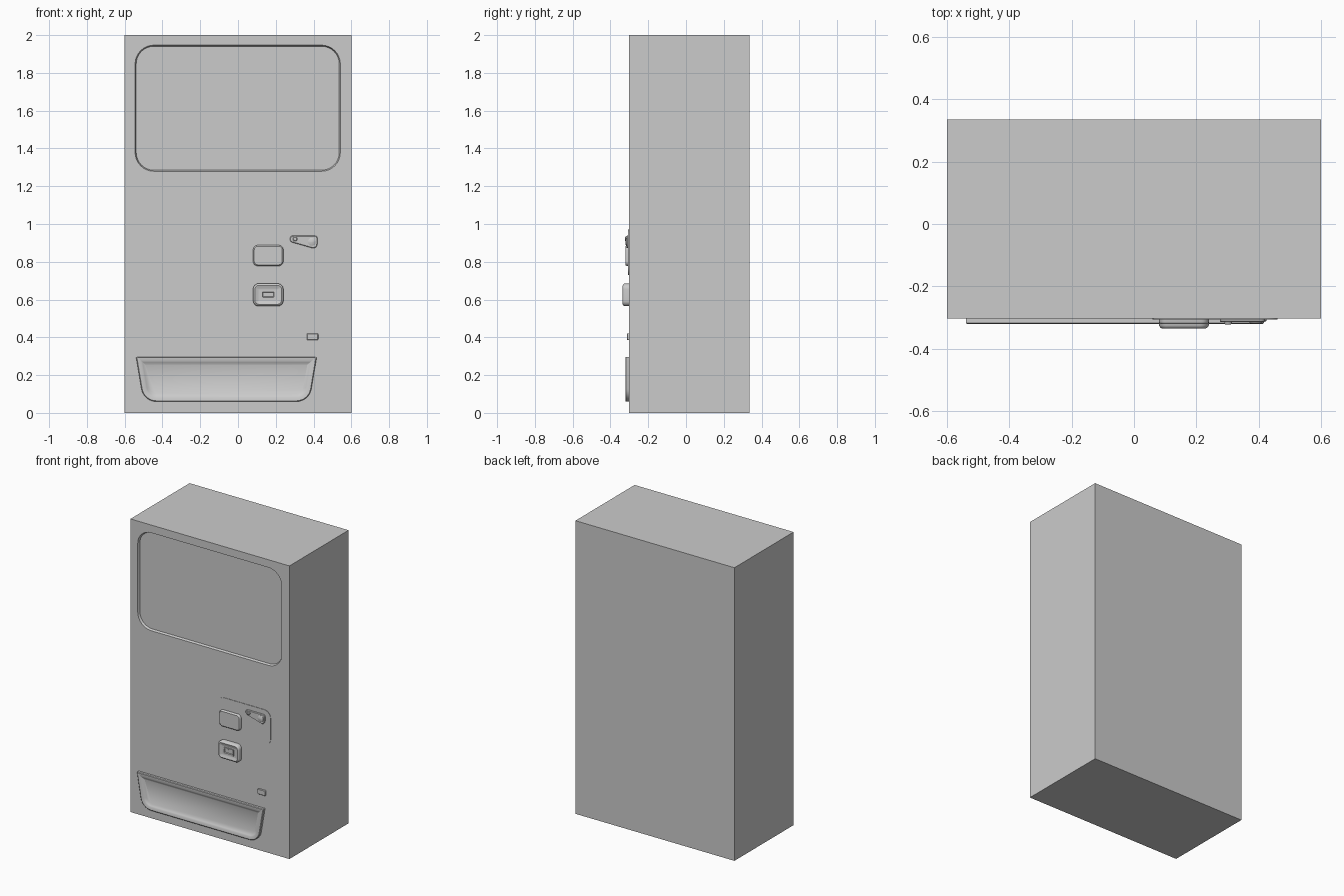
import bpy, bmesh, math
from mathutils import Vector

if "Cube" in bpy.data.objects:
    bpy.data.objects.remove(bpy.data.objects["Cube"])

FRONT = -0.303


def outline(corners, radii, inset, steps=8):
    # rounded convex outline in (x, z), counter-clockwise
    pts, n = [], len(corners)
    for i in range(n):
        p = Vector(corners[i])
        e1 = (p - Vector(corners[i - 1])).normalized()
        e2 = (Vector(corners[(i + 1) % n]) - p).normalized()
        n1, n2 = Vector((e1.y, -e1.x)), Vector((e2.y, -e2.x))
        r = max(radii[i] - inset, 0.002)
        c = p - (n1 + n2) * ((inset + r) / (1 + n1.dot(n2)))
        a1 = math.atan2(n1.y, n1.x)
        turn = (math.atan2(n2.y, n2.x) - a1) % (2 * math.pi)
        for k in range(steps + 1):
            a = a1 + turn * k / steps
            pts.append((c.x + r * math.cos(a), c.y + r * math.sin(a)))
    return pts


def loft(name, corners, radii, rings):
    # rings: (inset, y) pairs running from the cabinet outwards
    if not isinstance(radii, (list, tuple)):
        radii = [radii] * len(corners)
    bm = bmesh.new()
    loops = [[bm.verts.new((x, y, z)) for x, z in outline(corners, radii, inset)]
             for inset, y in rings]
    for a, b in zip(loops, loops[1:]):
        for i in range(len(a)):
            j = (i + 1) % len(a)
            bm.faces.new((a[i], a[j], b[j], b[i]))
    bm.faces.new(loops[0][::-1])
    bm.faces.new(loops[-1])
    bmesh.ops.recalc_face_normals(bm, faces=bm.faces)
    mesh = bpy.data.meshes.new(name)
    bm.to_mesh(mesh)
    bm.free()
    ob = bpy.data.objects.new(name, mesh)
    bpy.context.collection.objects.link(ob)
    bpy.ops.object.select_all(action='DESELECT')
    ob.select_set(True)
    bpy.context.view_layer.objects.active = ob
    bpy.ops.object.shade_smooth_by_angle(angle=math.radians(35))
    return ob


def rect(x0, x1, z0, z1):
    return [(x0, z0), (x1, z0), (x1, z1), (x0, z1)]


def disc(name, x, z, r, rings):
    return loft(name, rect(x - r, x + r, z - r, z + r), r, rings)


# cabinet with recessed display window
bpy.ops.mesh.primitive_cube_add(size=1, location=(0, 0.016, 1))
cabinet = bpy.context.object
cabinet.name = "cabinet"
cabinet.scale = (1.2, 0.638, 2)
bpy.ops.object.transform_apply(location=True, rotation=False, scale=True)
cutter = loft("window_cutter", rect(-0.545, 0.542, 1.279, 1.947), 0.1,
              [(0.006, FRONT + 0.015), (0, FRONT), (0, FRONT - 0.03)])
cutter.hide_render = True
mod = cabinet.modifiers.new("window_recess", 'BOOLEAN')
mod.operation = 'DIFFERENCE'
mod.solver = 'EXACT'
mod.object = cutter
bpy.context.view_layer.objects.active = cabinet
bpy.ops.object.modifier_apply(modifier=mod.name)
bpy.data.objects.remove(cutter)

# thin control panel
loft("control_panel", rect(0.06, 0.46, 0.73, 0.97), 0.05,
     [(0, FRONT + 0.005), (0, FRONT - 0.003)])

# coin plate
loft("coin_plate", rect(0.08, 0.24, 0.778, 0.888), 0.025,
     [(0, FRONT + 0.005), (0, -0.314), (0.002, -0.318), (0.006, -0.321)])

# bill reader with slot recess
loft("bill_reader", rect(0.08, 0.24, 0.565, 0.685), 0.03,
     [(0, FRONT + 0.005), (0, -0.325), (0.004, -0.332), (0.010, -0.335),
      (0.016, -0.334), (0.026, -0.328), (0.034, -0.328)])
loft("bill_slot", rect(0.122, 0.198, 0.604, 0.648), 0.003,
     [(0, -0.32), (0, -0.334), (0.008, -0.334), (0.011, -0.329)])

# return lever with pivot and grip
loft("return_lever", [(0.275, 0.906), (0.42, 0.865), (0.42, 0.938), (0.277, 0.938)],
     [0.015, 0.022, 0.014, 0.012],
     [(0, FRONT + 0.005), (0, -0.311), (0.003, -0.315)])
disc("lever_pivot", 0.391, 0.906, 0.021,
     [(0, -0.312), (0, -0.317), (0.006, -0.320)])
disc("lever_grip", 0.302, 0.921, 0.012,
     [(0, -0.312), (0, -0.320), (0.004, -0.323)])

# small lock button
loft("lock_button", rect(0.364, 0.425, 0.385, 0.421), 0.007,
     [(0, FRONT + 0.005), (0, -0.310), (0.003, -0.313)])

# delivery tray: raised rim sloping in to a recessed flap
loft("delivery_tray", [(-0.5, 0.06), (0.377, 0.06), (0.417, 0.297), (-0.54, 0.297)],
     [0.08, 0.08, 0.003, 0.003],
     [(0, FRONT + 0.005), (0, -0.318), (0.004, -0.321), (0.022, -0.320),
      (0.030, -0.316), (0.042, -0.308)])
